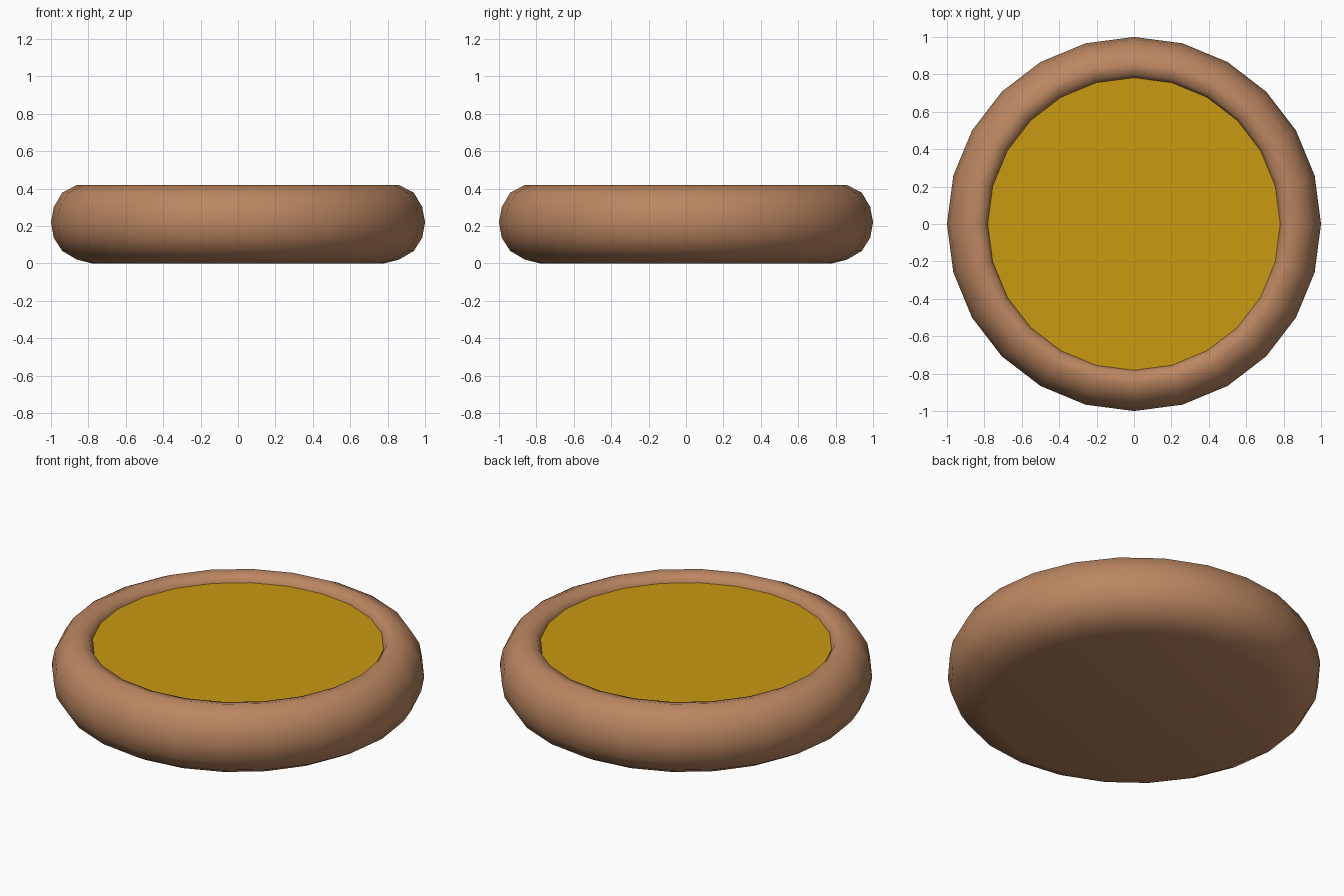
import bpy, bmesh, math

if "Cube" in bpy.data.objects:
    bpy.data.objects.remove(bpy.data.objects["Cube"])

SIDES = 24


def material(name, color):
    m = bpy.data.materials.new(name)
    m.diffuse_color = (*color, 1)
    m.use_nodes = True
    m.node_tree.nodes["Principled BSDF"].inputs["Base Color"].default_value = m.diffuse_color
    return m


def lathe(name, profile, mat, angle):
    """Spin a (radius, z) profile round z, closing both ends with flat caps."""
    bm = bmesh.new()
    rings = []
    for r, z in profile:
        rings.append([bm.verts.new((r * math.cos(2 * math.pi * i / SIDES),
                                    r * math.sin(2 * math.pi * i / SIDES), z))
                      for i in range(SIDES)])
    for a, b in zip(rings, rings[1:]):
        for i in range(SIDES):
            j = (i + 1) % SIDES
            bm.faces.new((a[i], a[j], b[j], b[i]))
    bm.faces.new(rings[0][::-1])
    bm.faces.new(rings[-1])
    bmesh.ops.recalc_face_normals(bm, faces=bm.faces)
    me = bpy.data.meshes.new(name)
    bm.to_mesh(me)
    bm.free()
    ob = bpy.data.objects.new(name, me)
    me.materials.append(mat)
    bpy.context.collection.objects.link(ob)
    bpy.ops.object.select_all(action='DESELECT')
    ob.select_set(True)
    bpy.context.view_layer.objects.active = ob
    bpy.ops.object.shade_smooth_by_angle(angle=math.radians(angle))
    return ob


brown = material("brown", (0.50, 0.24, 0.12))
gold = material("gold", (0.58, 0.32, 0.005))

# Rounded dish: flat bottom, bulging side, rolled rim, recessed floor
lathe("dish", [(0.78, 0.0), (0.86, 0.02), (0.94, 0.067), (0.985, 0.138),
               (1.0, 0.22), (0.985, 0.302), (0.94, 0.378), (0.86, 0.42),
               (0.80, 0.405), (0.78, 0.365), (0.78, 0.33)], brown, 60)

# Flat filling sitting just below the rim
lathe("filling", [(0.775, 0.33), (0.782, 0.375)], gold, 30)
